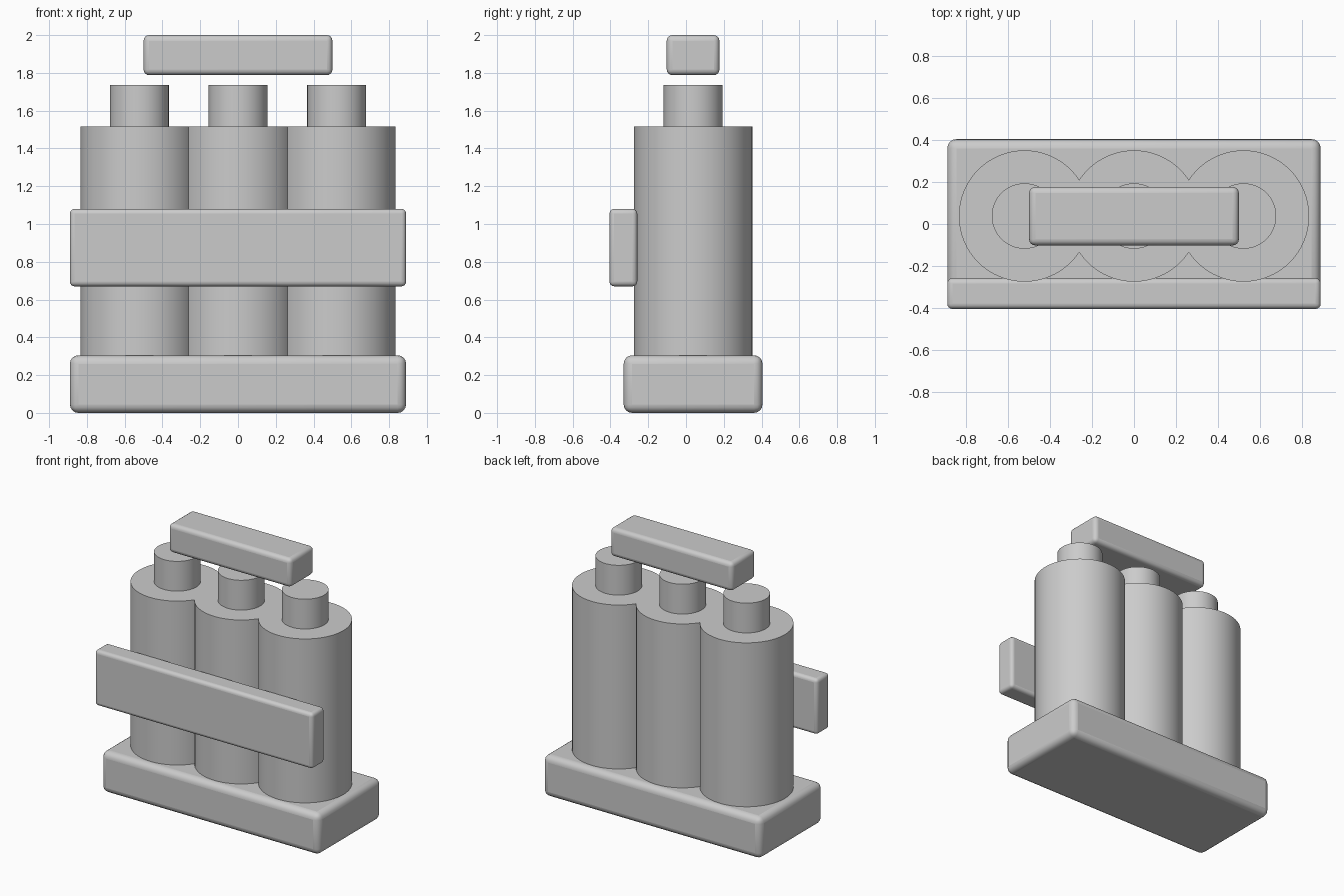
import bpy

if "Cube" in bpy.data.objects:
    bpy.data.objects.remove(bpy.data.objects["Cube"])

TANK_Y = 0.038


def smooth(obj):
    bpy.ops.object.select_all(action='DESELECT')
    obj.select_set(True)
    bpy.context.view_layer.objects.active = obj
    bpy.ops.object.shade_smooth_by_angle()


def rounded_box(name, lo, hi, bevel):
    """Box between two corners with rounded edges."""
    centre = [(a + b) / 2 for a, b in zip(lo, hi)]
    bpy.ops.mesh.primitive_cube_add(size=1, location=centre)
    obj = bpy.context.object
    obj.name = name
    obj.scale = [b - a for a, b in zip(lo, hi)]
    bpy.ops.object.transform_apply(location=False, rotation=False, scale=True)
    mod = obj.modifiers.new("rounding", 'BEVEL')
    mod.width = bevel
    mod.segments = 4
    smooth(obj)
    return obj


def cylinder(name, x, radius, z0, z1):
    """Upright cylinder between two heights."""
    bpy.ops.mesh.primitive_cylinder_add(
        vertices=64, radius=radius, depth=z1 - z0,
        location=(x, TANK_Y, (z0 + z1) / 2))
    obj = bpy.context.object
    obj.name = name
    smooth(obj)
    return obj


# Base, front band and floating top handle
rounded_box("base", (-0.89, -0.33, 0), (0.89, 0.405, 0.305), 0.045)
rounded_box("front_band", (-0.89, -0.405, 0.67), (0.89, -0.258, 1.08), 0.025)
rounded_box("top_handle", (-0.5, -0.102, 1.788), (0.5, 0.177, 2.0), 0.03)

# Three overlapping tanks with necks
for side, x in (("left", -0.522), ("middle", 0), ("right", 0.522)):
    cylinder(side + "_tank", x, 0.313, 0.285, 1.515)
    cylinder(side + "_neck", x, 0.156, 1.50, 1.735)
